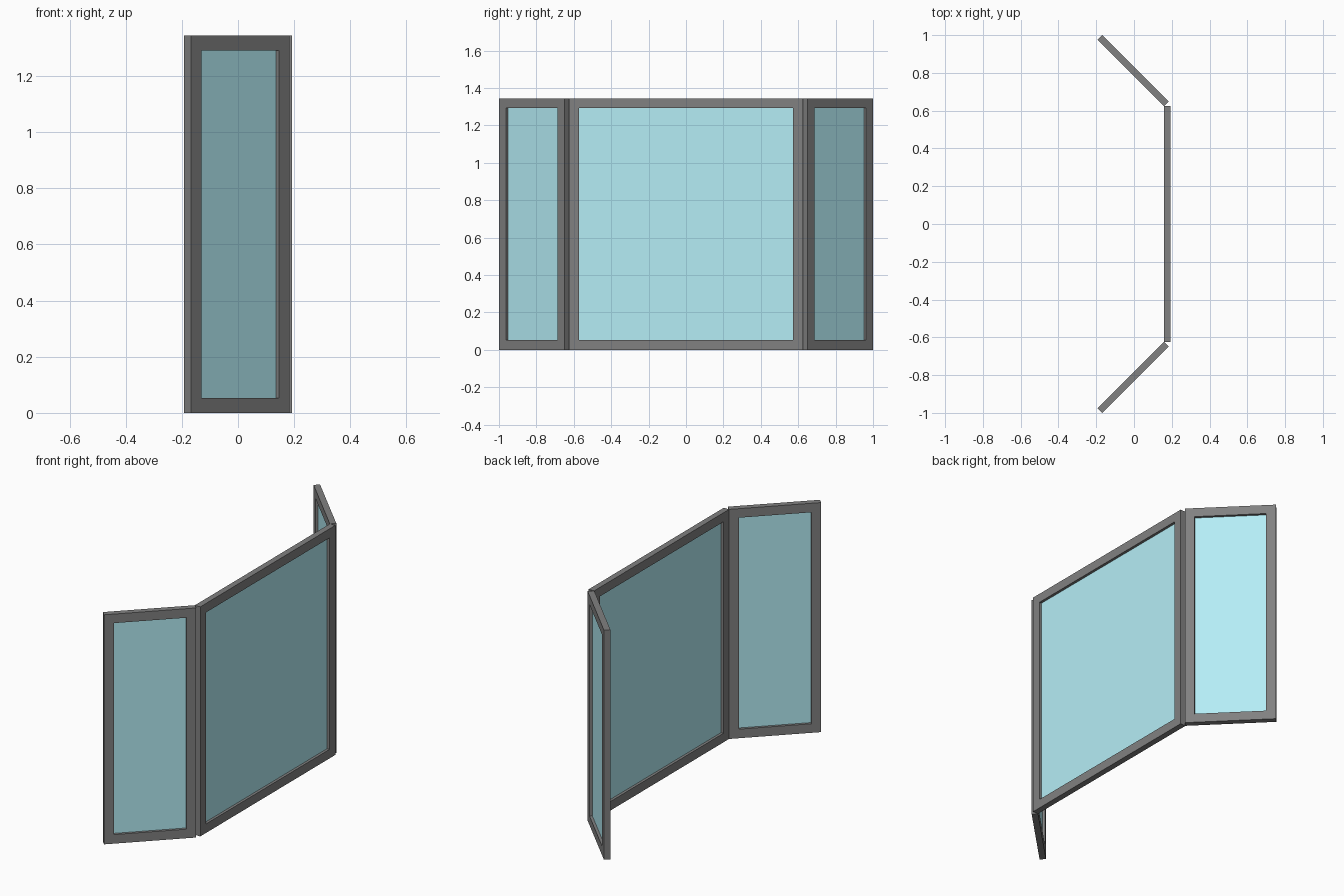
import bpy, bmesh, math
from mathutils import Matrix

if "Cube" in bpy.data.objects:
    bpy.data.objects.remove(bpy.data.objects["Cube"])

HEIGHT, DEPTH, STILE, GLASS = 1.345, 0.035, 0.053, 0.004


def material(name, rgb):
    m = bpy.data.materials.new(name)
    m.diffuse_color = (*rgb, 1)
    m.use_nodes = True
    m.node_tree.nodes["Principled BSDF"].inputs["Base Color"].default_value = m.diffuse_color
    return m


frame_mat = material("frame grey", (0.22, 0.22, 0.22))
glass_mat = material("pale blue glass", (0.46, 0.85, 0.92))


def add_object(name, bm, matrix, mat):
    bmesh.ops.recalc_face_normals(bm, faces=bm.faces)
    me = bpy.data.meshes.new(name)
    bm.to_mesh(me)
    bm.free()
    me.materials.append(mat)
    ob = bpy.data.objects.new(name, me)
    ob.matrix_world = matrix
    bpy.context.collection.objects.link(ob)


def window(name, width, x, y, angle):
    """Framed pane, width along local x, thickness along local y."""
    place = Matrix.Translation((x, y, 0)) @ Matrix.Rotation(angle, 4, 'Z')

    # Frame: rectangular ring extruded through its depth
    bm = bmesh.new()
    rings = []
    for inset in (0, STILE):
        w = width / 2 - inset
        lo, hi = inset, HEIGHT - inset
        rings.append([bm.verts.new((px, -DEPTH / 2, pz))
                      for px, pz in ((-w, lo), (w, lo), (w, hi), (-w, hi))])
    outer, inner = rings
    faces = [bm.faces.new((outer[i], outer[(i + 1) % 4], inner[(i + 1) % 4], inner[i]))
             for i in range(4)]
    ext = bmesh.ops.extrude_face_region(bm, geom=faces, use_keep_orig=True)
    bmesh.ops.translate(bm, vec=(0, DEPTH, 0),
                        verts=[g for g in ext["geom"] if isinstance(g, bmesh.types.BMVert)])
    add_object(name + "_frame", bm, place, frame_mat)

    # Glass: thin pane set in the middle of the frame
    bm = bmesh.new()
    size = Matrix.Diagonal((width - 2 * STILE, GLASS, HEIGHT - 2 * STILE, 1))
    bmesh.ops.create_cube(bm, size=1, matrix=Matrix.Translation((0, 0, HEIGHT / 2)) @ size)
    add_object(name + "_glass", bm, place, glass_mat)


# Wide centre window and two angled side windows
window("centre_window", 1.25, 0.1755, 0, math.pi / 2)
SIDE = 0.497
reach = (SIDE + DEPTH) / 2 * math.sqrt(0.5)
for name, s in (("left_window", 1), ("right_window", -1)):
    window(name, SIDE, -0.193 + reach, s * (1 - reach), -s * math.pi / 4)
